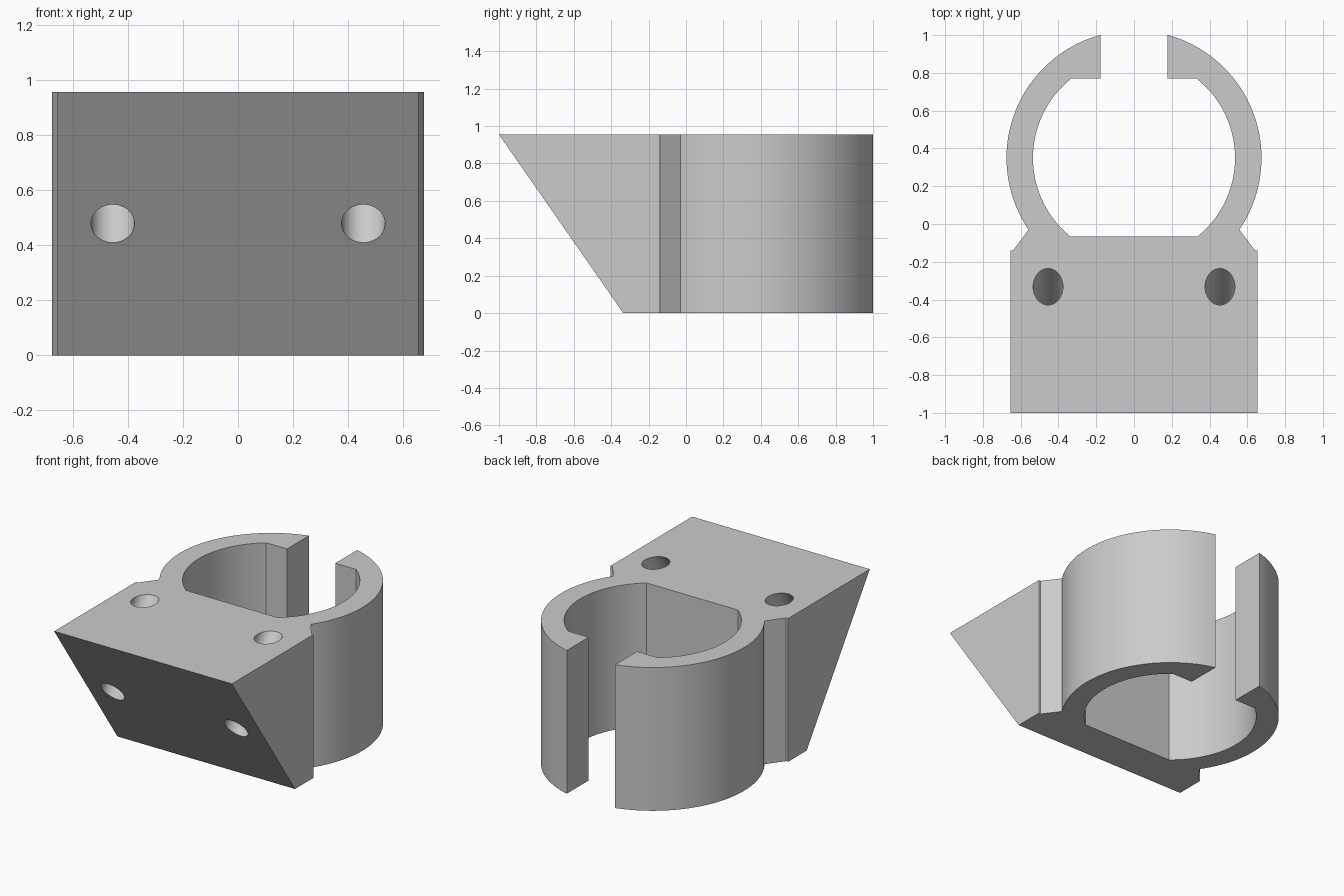
import bpy, bmesh, math
from mathutils import Vector

if "Cube" in bpy.data.objects:
    bpy.data.objects.remove(bpy.data.objects["Cube"])

HEIGHT = 0.955
CENTRE_Y = 0.35        # axis of the clamp ring
R_OUT, R_IN = 0.675, 0.535
GAP = 0.178            # half width of the slot
FLAT_BACK, FLAT_FRONT = 0.77, -0.065
BLOCK = 0.655          # half width of the mounting block
TOE = -0.335           # y where the slope meets the ground

grey = bpy.data.materials.new("plain grey")
grey.use_nodes = True
COLOUR = (0.6, 0.6, 0.6, 1)
grey.diffuse_color = COLOUR
grey.node_tree.nodes["Principled BSDF"].inputs["Base Color"].default_value = COLOUR


def arc(radius, start, end, steps):
    """Points on a circle round the clamp axis."""
    angles = [start + (end - start) * i / steps for i in range(steps + 1)]
    return [(radius * math.cos(a), CENTRE_Y + radius * math.sin(a)) for a in angles]


def make_object(name, bm):
    mesh = bpy.data.meshes.new(name)
    bmesh.ops.recalc_face_normals(bm, faces=bm.faces)
    bm.to_mesh(mesh)
    bm.free()
    mesh.materials.append(grey)
    obj = bpy.data.objects.new(name, mesh)
    bpy.context.collection.objects.link(obj)
    return obj


# Right half of the plan: bore, slot lip, outer ring, neck, block
bore = arc(R_IN, math.asin((FLAT_FRONT - CENTRE_Y) / R_IN),
           math.asin((FLAT_BACK - CENTRE_Y) / R_IN), 40)
ring = arc(R_OUT, math.acos(GAP / R_OUT), -math.asin(0.38 / R_OUT), 56)
half = bore + [(GAP, FLAT_BACK)] + ring + [(0.64, -0.14), (BLOCK, -0.14), (BLOCK, -1)]
plan = half + [(-x, y) for x, y in reversed(half)]

# Extrude the plan, then slice the front to a slope
bm = bmesh.new()
base = bm.faces.new([bm.verts.new((x, y, 0)) for x, y in plan])
top = bmesh.ops.extrude_face_region(bm, geom=[base])["geom"]
bmesh.ops.translate(bm, vec=(0, 0, HEIGHT),
                    verts=[v for v in top if isinstance(v, bmesh.types.BMVert)])
slope = Vector((0, -1 - TOE, HEIGHT)).normalized()
cut = bmesh.ops.bisect_plane(bm, geom=bm.verts[:] + bm.edges[:] + bm.faces[:],
                             dist=1e-5, plane_co=(0, TOE, 0),
                             plane_no=(0, -slope.z, slope.y), clear_outer=True)
bmesh.ops.holes_fill(bm, edges=[e for e in bm.edges if e.is_boundary])
clamp = make_object("pipe_clamp", bm)

# Slanted screw holes from the slope up through the top
low, high = Vector((0, -0.668, 0.478)), Vector((0, -0.332, HEIGHT))
axis = high - low
for side, name in ((1, "left_hole_cutter"), (-1, "right_hole_cutter")):
    bm = bmesh.new()
    bmesh.ops.create_cone(bm, cap_ends=True, segments=48, radius1=0.079,
                          radius2=0.079, depth=axis.length * 2)
    cutter = make_object(name, bm)
    cutter.rotation_mode = "QUATERNION"
    cutter.rotation_quaternion = axis.to_track_quat("Z", "Y")
    cutter.location = (low + high) / 2 + Vector((side * 0.455, 0, 0))
    cutter.hide_render = True
    mod = clamp.modifiers.new(name, "BOOLEAN")
    mod.operation, mod.solver, mod.object = "DIFFERENCE", "EXACT", cutter

# Apply the cuts and drop the cutters
bpy.context.view_layer.update()
bpy.ops.object.select_all(action="DESELECT")
clamp.select_set(True)
bpy.context.view_layer.objects.active = clamp
for mod in list(clamp.modifiers):
    cutter = mod.object
    bpy.ops.object.modifier_apply(modifier=mod.name)
    bpy.data.objects.remove(cutter)
bpy.ops.object.shade_smooth_by_angle(angle=math.radians(25))
